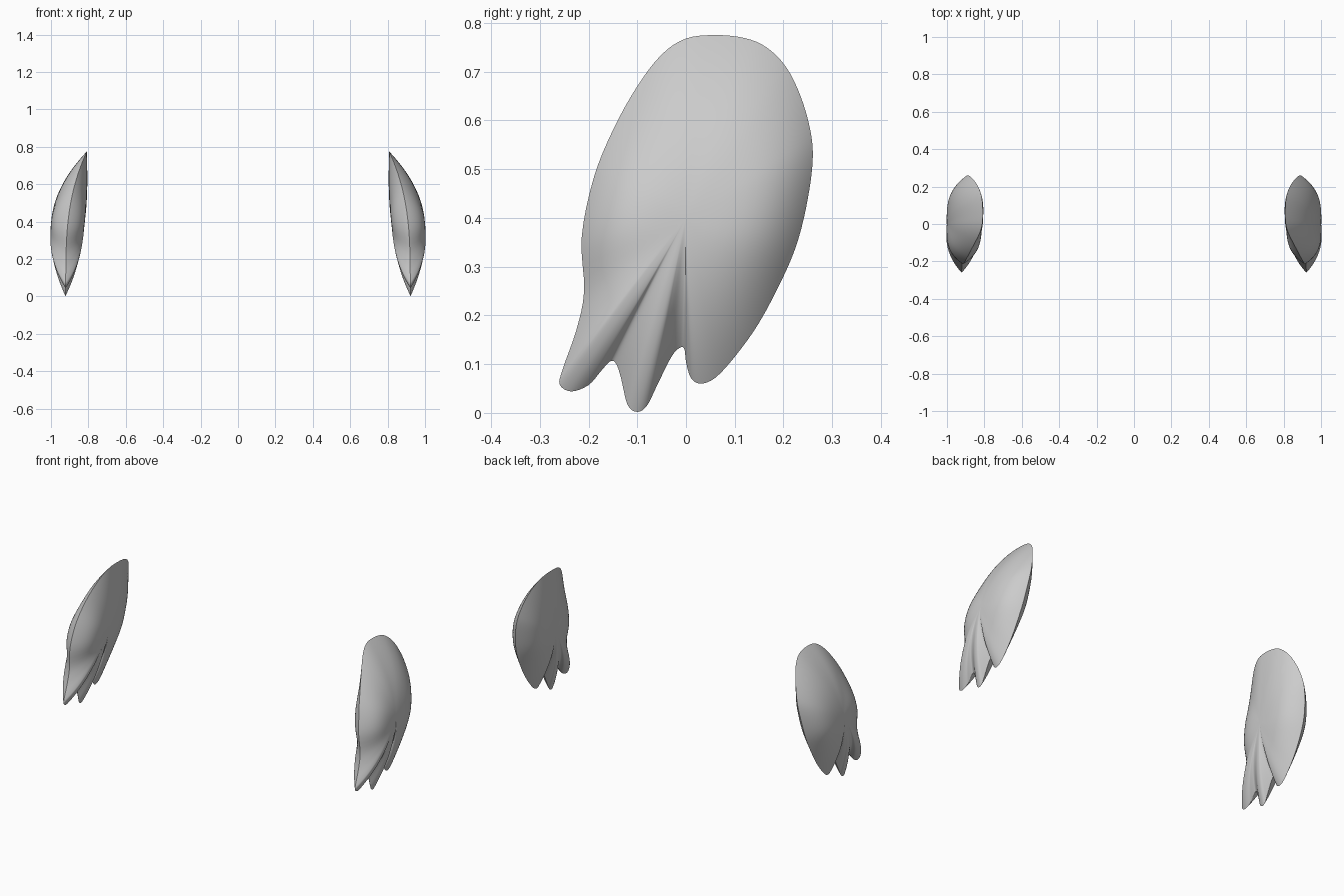
import bpy, bmesh, math
from mathutils import Vector

if "Cube" in bpy.data.objects:
    bpy.data.objects.remove(bpy.data.objects["Cube"])

# Wing outline as (y, z), clockwise from the top, with three feather tips
OUTLINE = [(.06, .775), (.12, .769), (.165, .75), (.205, .71), (.235, .65), (.255, .58),
           (.26, .52), (.25, .44), (.23, .355), (.20, .28), (.15, .185), (.10, .115),
           (.06, .072), (.03, .06), (.01, .072), (0, .105), (-.003, .13), (-.012, .134),
           (-.03, .115), (-.06, .055), (-.08, .015), (-.10, .002), (-.12, .017),
           (-.133, .07), (-.143, .10), (-.155, .106), (-.175, .085), (-.20, .057),
           (-.235, .044), (-.259, .058), (-.253, .09), (-.225, .17), (-.209, .25),
           (-.214, .36), (-.19, .48), (-.15, .58), (-.10, .67), (-.05, .735), (0, .768)]
HUB = Vector((0, .40))       # the feather grooves meet here
HALF = .09                   # half thickness at the hub
MID = [(0, .923), (.2, .92), (.4, .909), (.6, .872), (.78, .806)]  # (z, x) of the bent mid-surface


def catmull(a, b, c, d, t):
    return .5 * (2 * b + (c - a) * t + (2 * a - 5 * b + 4 * c - d) * t * t
                 + (3 * b - a - 3 * c + d) * t ** 3)


def smooth_loop(pts, n):
    p = [Vector(q) for q in pts]
    k = len(p)
    return [catmull(p[i - 1], p[i], p[(i + 1) % k], p[(i + 2) % k], j / n)
            for i in range(k) for j in range(n)]


def mid_x(z):
    # Lagrange interpolation keeps the bend smooth
    total = 0
    for i, (zi, xi) in enumerate(MID):
        w = xi
        for j, (zj, _) in enumerate(MID):
            if j != i:
                w *= (z - zj) / (zi - zj)
        total += w
    return total


def wing(name, side):
    bm = bmesh.new()
    rim = smooth_loop(OUTLINE, 4)
    rings = [math.sin(math.pi / 2 * i / 16) for i in range(1, 17)]

    def vert(p, h):
        return bm.verts.new((side * (mid_x(p.y) + h), p.x, p.y))

    edge = [vert(p, 0) for p in rim]
    n = len(rim)
    for face in (1, -1):
        centre = vert(HUB, face * HALF)
        prev = None
        for s in rings:
            if s > .9999:
                ring = edge
            else:
                ring = []
                for p in rim:
                    d = p - HUB
                    power = 2 + 1.8 * (d.x / d.length) ** 2   # fuller towards the sides
                    ring.append(vert(HUB + d * s, face * HALF * (1 - s ** power)))
            for i in range(n):
                j = (i + 1) % n
                if prev:
                    bm.faces.new((prev[i], prev[j], ring[j], ring[i]))
                else:
                    bm.faces.new((centre, ring[j], ring[i]))
            prev = ring
    bmesh.ops.recalc_face_normals(bm, faces=bm.faces)
    mesh = bpy.data.meshes.new(name)
    bm.to_mesh(mesh)
    bm.free()
    obj = bpy.data.objects.new(name, mesh)
    bpy.context.collection.objects.link(obj)
    bpy.ops.object.select_all(action='DESELECT')
    obj.select_set(True)
    bpy.context.view_layer.objects.active = obj
    bpy.ops.object.shade_smooth_by_angle(angle=math.radians(50))


# Mirrored pair of wings
wing("right_wing", 1)
wing("left_wing", -1)
